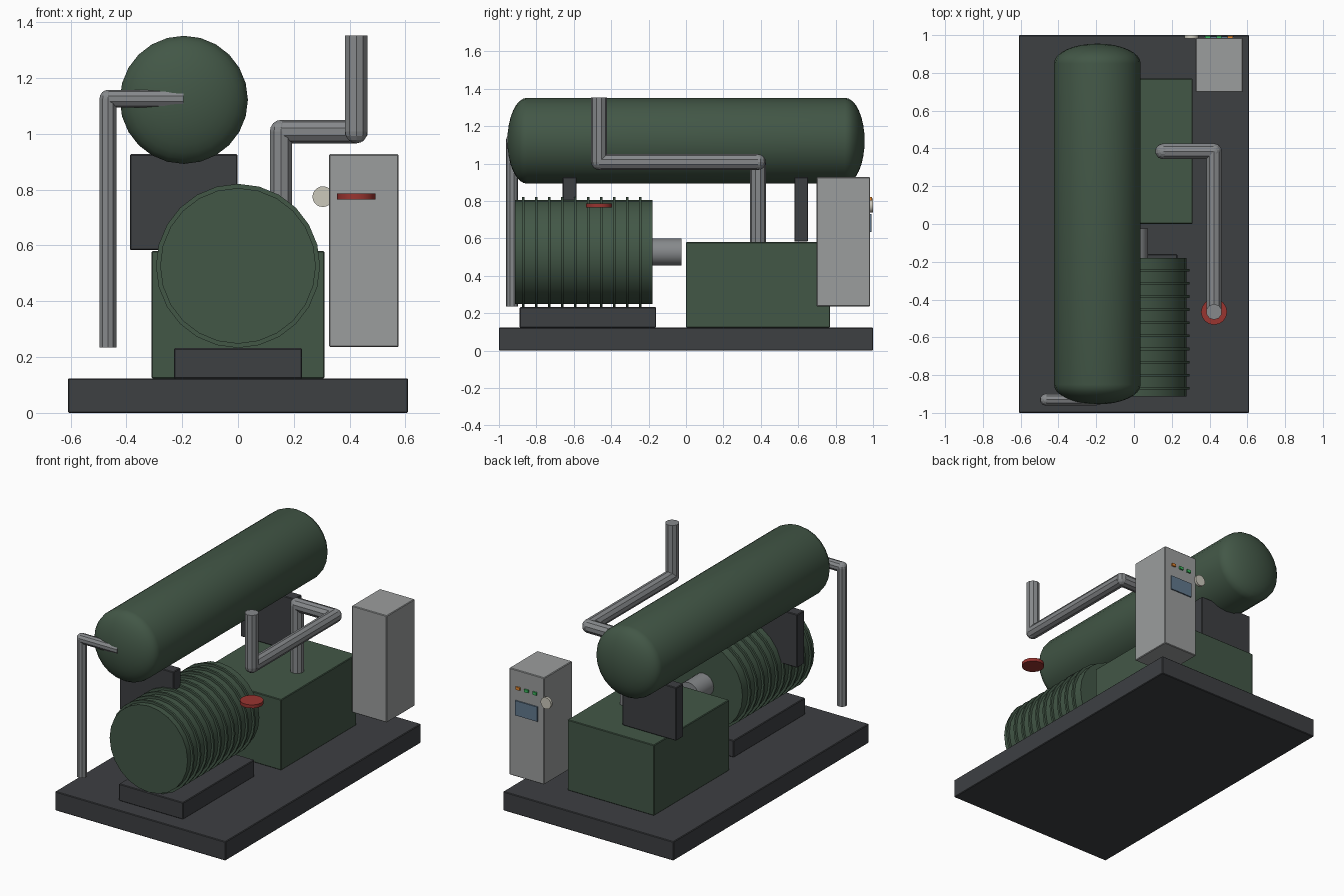
import bpy, bmesh, math
from mathutils import Vector

if "Cube" in bpy.data.objects:
    bpy.data.objects.remove(bpy.data.objects["Cube"])


def material(name, color):
    m = bpy.data.materials.new(name)
    m.diffuse_color = (*color, 1)
    m.use_nodes = True
    m.node_tree.nodes["Principled BSDF"].inputs["Base Color"].default_value = m.diffuse_color
    return m


GREEN = material("green_paint", (0.055, 0.095, 0.062))
DARK = material("dark_steel", (0.047, 0.050, 0.055))
STEEL = material("pipe_steel", (0.24, 0.25, 0.26))
CABINET = material("cabinet_grey", (0.33, 0.34, 0.34))
RED = material("red_paint", (0.32, 0.035, 0.03))
CREAM = material("gauge_cream", (0.6, 0.58, 0.5))
BLUE = material("screen_blue", (0.12, 0.19, 0.27))
ORANGE = material("lamp_orange", (0.8, 0.25, 0.03))
LAMP = material("lamp_green", (0.05, 0.5, 0.12))


def finish(bm, name, mat, smooth=False):
    bmesh.ops.recalc_face_normals(bm, faces=bm.faces)
    mesh = bpy.data.meshes.new(name)
    bm.to_mesh(mesh)
    bm.free()
    mesh.materials.append(mat)
    ob = bpy.data.objects.new(name, mesh)
    bpy.context.collection.objects.link(ob)
    if smooth:
        bpy.ops.object.select_all(action='DESELECT')
        ob.select_set(True)
        bpy.context.view_layer.objects.active = ob
        bpy.ops.object.shade_smooth_by_angle(angle=math.radians(30))
    return ob


def box(name, x, y, z, mat, bevel=0.004):
    bm = bmesh.new()
    bmesh.ops.create_cube(bm, size=1)
    for v in bm.verts:
        v.co = [lo + (c + 0.5) * (hi - lo) for c, (lo, hi) in zip(v.co, (x, y, z))]
    if bevel:
        bmesh.ops.bevel(bm, geom=bm.edges[:], offset=bevel, segments=1, affect='EDGES')
    return finish(bm, name, mat)


def add_rod(bm, a, b, r, sides):
    a, b = Vector(a), Vector(b)
    d = b - a
    res = bmesh.ops.create_cone(bm, cap_ends=True, segments=sides, radius1=r, radius2=r, depth=d.length)
    rot = d.to_track_quat('Z', 'Y')
    for v in res['verts']:
        v.co = rot @ v.co + (a + b) / 2


def rod(name, a, b, r, mat, sides=24, smooth=True):
    bm = bmesh.new()
    add_rod(bm, a, b, r, sides)
    return finish(bm, name, mat, smooth)


def pipe(name, points, r, sides=10):
    # straight lengths with round elbows at the corners
    bm = bmesh.new()
    for a, b in zip(points, points[1:]):
        add_rod(bm, a, b, r, sides)
    for p in points[1:-1]:
        res = bmesh.ops.create_uvsphere(bm, u_segments=sides, v_segments=8, radius=r)
        for v in res['verts']:
            v.co += Vector(p)
    return finish(bm, name, STEEL)


# Skid base and motor plinth
box("skid_base", (-0.61, 0.61), (-1, 1), (0, 0.123), DARK)
box("motor_plinth", (-0.23, 0.23), (-0.89, -0.16), (0.123, 0.232), DARK)

# Finned motor and coupling
MZ = 0.527
rod("motor_body", (0, -0.914, MZ), (0, -0.18, MZ), 0.279, GREEN)
for i in range(10):
    y = -0.87 + i * 0.0695
    rod(f"motor_fin_{i + 1}", (0, y - 0.007, MZ), (0, y + 0.007, MZ), 0.294, GREEN)
rod("shaft_coupling", (0, -0.19, MZ), (0, -0.025, MZ), 0.073, STEEL, 16)

# Compressor housing
box("compressor_housing", (-0.31, 0.31), (0, 0.77), (0.123, 0.58), GREEN)

# Pressure tank: half profile with flattened domes, spun about its axis
TX, TZ, TR = -0.194, 1.122, 0.2295
dome = [(TR * math.sin(t), 0.85 + 0.105 * math.cos(t)) for t in [i * math.pi / 16 for i in range(9)]]
profile = dome + [(r, -y) for r, y in reversed(dome)]
bm = bmesh.new()
vs = [bm.verts.new((TX, y, TZ + r)) for r, y in profile]
es = [bm.edges.new(p) for p in zip(vs, vs[1:])]
bmesh.ops.spin(bm, geom=vs + es, cent=(TX, 0, TZ), axis=(0, 1, 0), angle=math.tau, steps=24)
bmesh.ops.remove_doubles(bm, verts=bm.verts, dist=0.0005)
finish(bm, "pressure_tank", GREEN, True)

# Tank saddles
for name, y in (("front_saddle", -0.622), ("rear_saddle", 0.616)):
    box(name, (TX - 0.193, TX + 0.193), (y - 0.037, y + 0.037), (0.583, 0.927), DARK)

# Pipework and handwheel
pipe("discharge_pipe", [(0.154, 0.385, 0.57), (0.154, 0.385, 1.008), (0.424, 0.385, 1.008),
                        (0.424, -0.465, 1.008), (0.424, -0.465, 1.353)], 0.042)
pipe("drain_pipe", [(-0.195, -0.93, 1.126), (-0.466, -0.93, 1.126), (-0.466, -0.93, 0.235)], 0.032)
rod("valve_handwheel", (0.424, -0.465, 0.765), (0.424, -0.465, 0.787), 0.069, RED, 16)

# Control cabinet with screen, lamps and gauge on its rear face
box("control_cabinet", (0.326, 0.576), (0.698, 0.985), (0.236, 0.927), CABINET)
box("cabinet_screen", (0.37, 0.53), (0.98, 0.993), (0.635, 0.73), BLUE, 0)
for i, (x, mat) in enumerate(((0.51, ORANGE), (0.45, LAMP), (0.39, LAMP))):
    box(f"indicator_lamp_{i + 1}", (x - 0.014, x + 0.014), (0.98, 0.995), (0.803, 0.821), mat, 0)
rod("pressure_gauge", (0.304, 0.983, 0.775), (0.304, 1.0, 0.775), 0.037, CREAM, 20)
